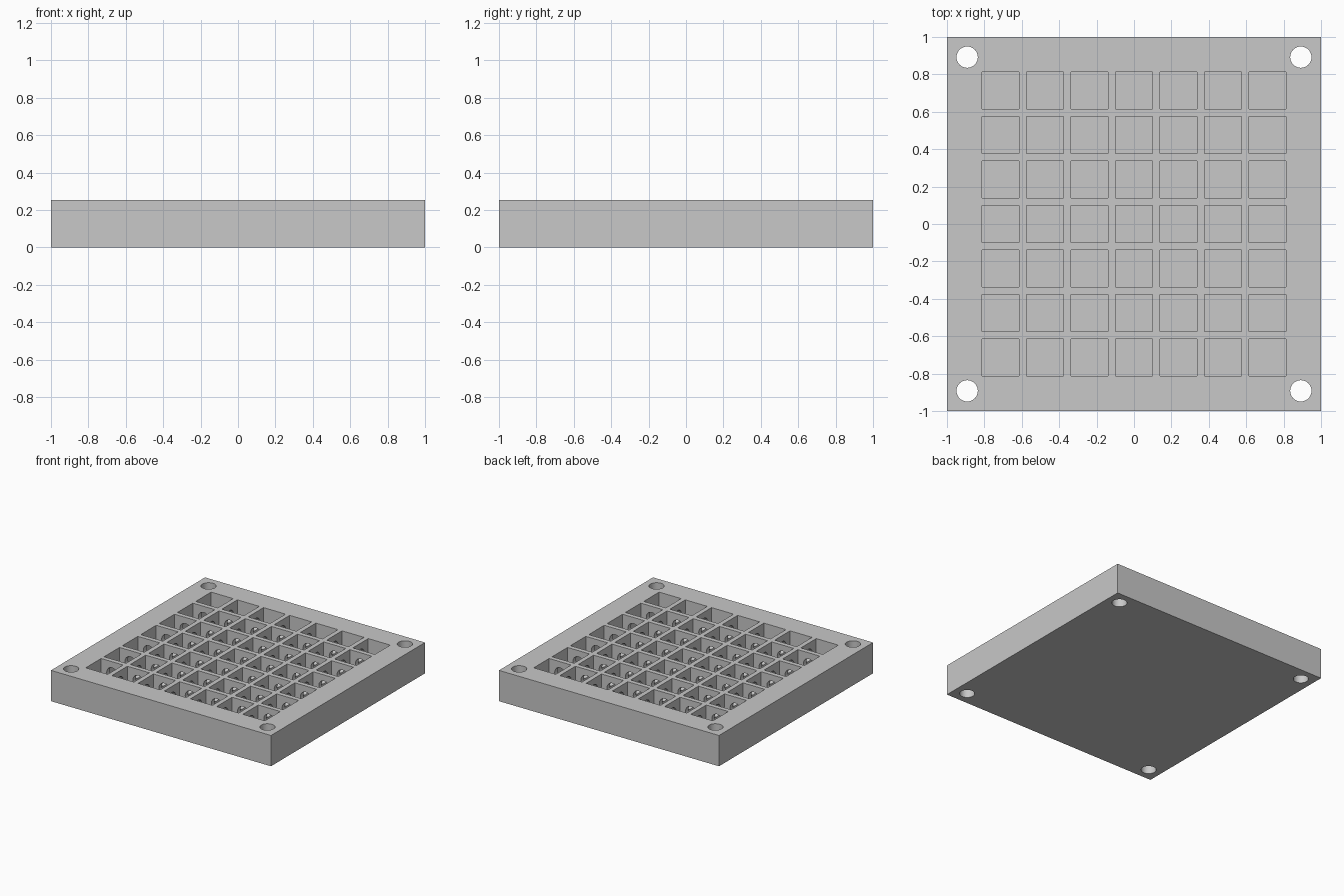
import bpy, bmesh
from mathutils import Matrix, Vector

cube = bpy.data.objects.get("Cube")
if cube:
    bpy.data.objects.remove(cube, do_unlink=True)

HEIGHT, DEPTH = 0.253, 0.2          # tray height and pocket depth
CELL, PITCH, COUNT = 0.2, 0.238, 7  # square pockets
HOLE_R, HOLE_POS = 0.057, 0.892     # corner screw holes
ROD_R, ROD_Z = 0.05, HEIGHT - 0.1   # round openings between pockets
steps = [(i - (COUNT - 1) / 2) * PITCH for i in range(COUNT)]

grey = bpy.data.materials.new("light grey")
grey.use_nodes = True
color = (0.58, 0.58, 0.58, 1)
grey.diffuse_color = color
grey.node_tree.nodes["Principled BSDF"].inputs["Base Color"].default_value = color


def add_box(bm, center, size):
    bmesh.ops.create_cube(bm, size=1, matrix=Matrix.Translation(center) @ Matrix.Diagonal((*size, 1)))


def add_rod(bm, center, radius, length, axis):
    turn = Vector((0, 0, 1)).rotation_difference(Vector(axis)).to_matrix().to_4x4()
    bmesh.ops.create_cone(bm, cap_ends=True, segments=32, radius1=radius, radius2=radius,
                          depth=length, matrix=Matrix.Translation(center) @ turn)


def make_object(name, bm):
    mesh = bpy.data.meshes.new(name)
    bm.to_mesh(mesh)
    bm.free()
    mesh.materials.append(grey)
    obj = bpy.data.objects.new(name, mesh)
    bpy.context.collection.objects.link(obj)
    return obj


def cut(target, name, bm):
    cutter = make_object(name, bm)
    cutter.hide_render = True
    mod = target.modifiers.new(name, "BOOLEAN")
    mod.operation, mod.solver, mod.object = "DIFFERENCE", "EXACT", cutter
    bpy.context.view_layer.objects.active = target
    bpy.ops.object.modifier_apply(modifier=name)
    bpy.data.objects.remove(cutter, do_unlink=True)


# Solid block
bm = bmesh.new()
add_box(bm, (0, 0, HEIGHT / 2), (2, 2, HEIGHT))
tray = make_object("pocket_tray", bm)

# Square pockets and corner through holes
bm = bmesh.new()
for x in steps:
    for y in steps:
        add_box(bm, (x, y, HEIGHT), (CELL, CELL, DEPTH * 2))
for x in (-HOLE_POS, HOLE_POS):
    for y in (-HOLE_POS, HOLE_POS):
        add_rod(bm, (x, y, HEIGHT / 2), HOLE_R, HEIGHT * 2, (0, 0, 1))
cut(tray, "pocket_cutter", bm)

# Round openings through the inner walls, in both directions
span = PITCH * (COUNT - 1)
bm = bmesh.new()
for s in steps:
    add_rod(bm, (0, s, ROD_Z), ROD_R, span, (1, 0, 0))
cut(tray, "cross_cutter", bm)
bm = bmesh.new()
for s in steps:
    add_rod(bm, (s, 0, ROD_Z), ROD_R, span, (0, 1, 0))
cut(tray, "lengthwise_cutter", bm)

# Smooth hole walls, sharp edges elsewhere
tray.select_set(True)
bpy.context.view_layer.objects.active = tray
bpy.ops.object.shade_smooth_by_angle(angle=0.5)
